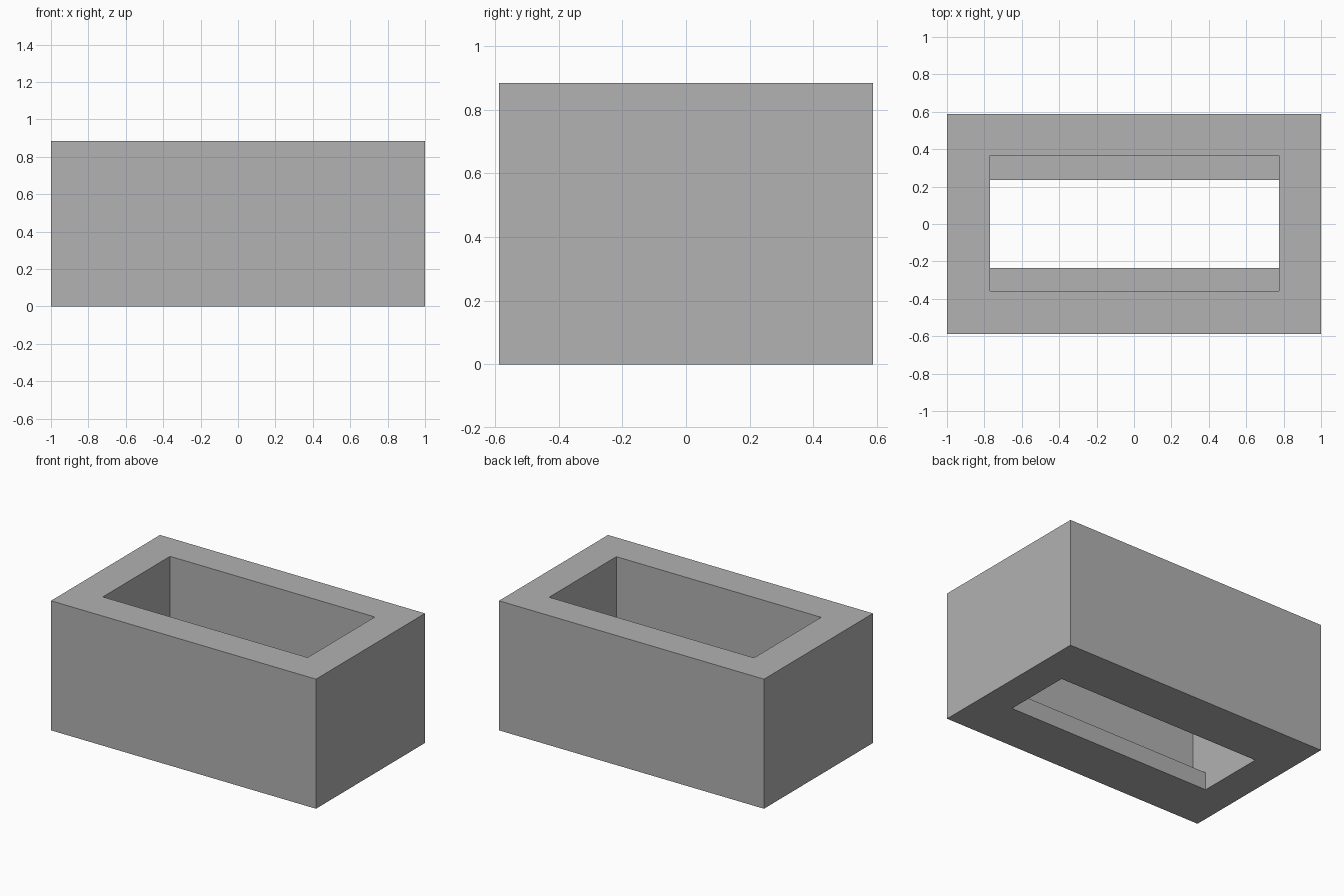
import bpy

if "Cube" in bpy.data.objects:
    bpy.data.objects.remove(bpy.data.objects["Cube"], do_unlink=True)

WIDTH, DEPTH, HEIGHT = 2.0, 1.175, 0.884
LEDGE = 0.12      # height of the ledge inside the opening
MARGIN = 0.1      # cutters reach past the block


def box(name, x, y, z):
    """Axis-aligned box from (min, max) ranges."""
    bpy.ops.mesh.primitive_cube_add(size=1)
    obj = bpy.context.object
    obj.name = obj.data.name = name
    for v in obj.data.vertices:
        v.co = [r[0] if c < 0 else r[1] for c, r in zip(v.co, (x, y, z))]
    return obj


# Solid block
block = box("hollow_block", (-WIDTH / 2, WIDTH / 2),
            (-DEPTH / 2, DEPTH / 2), (0, HEIGHT))

# Wide cavity from the top, narrower slot through the floor
opening_x = (-0.77, 0.776)
cutters = [
    box("cavity_cutter", opening_x, (-0.357, 0.367), (LEDGE, HEIGHT + MARGIN)),
    box("slot_cutter", opening_x, (-0.236, 0.236), (-MARGIN, HEIGHT + MARGIN)),
]
for cutter in cutters:
    cutter.hide_render = True
    mod = block.modifiers.new(cutter.name, 'BOOLEAN')
    mod.operation = 'DIFFERENCE'
    mod.solver = 'EXACT'
    mod.object = cutter
    bpy.context.view_layer.objects.active = block
    bpy.ops.object.modifier_apply(modifier=mod.name)
for cutter in cutters:
    bpy.data.objects.remove(cutter, do_unlink=True)

# Plain grey material
grey = bpy.data.materials.new("plain_grey")
grey.use_nodes = True
colour = (0.445, 0.445, 0.445, 1)
grey.diffuse_color = colour
grey.node_tree.nodes["Principled BSDF"].inputs["Base Color"].default_value = colour
block.data.materials.clear()
block.data.materials.append(grey)
